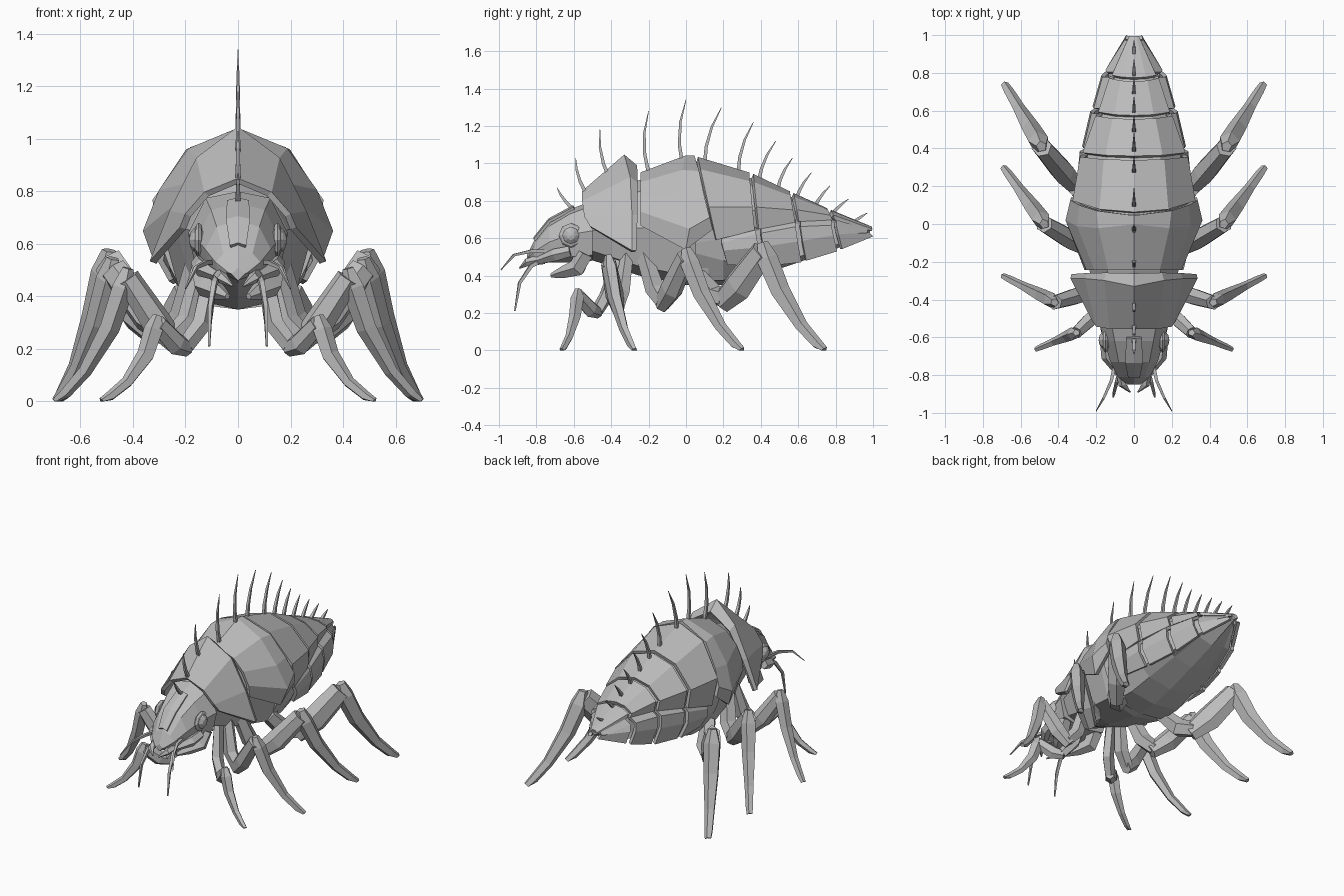
import bpy, bmesh, math
from mathutils import Vector

shell = bpy.data.materials.new("shell grey")
shell.diffuse_color = (0.5, 0.5, 0.5, 1)


def finish(name, bm, thick=0):
    bmesh.ops.remove_doubles(bm, verts=bm.verts, dist=0.0005)
    bmesh.ops.recalc_face_normals(bm, faces=bm.faces)
    me = bpy.data.meshes.new(name)
    bm.to_mesh(me)
    bm.free()
    me.materials.append(shell)
    ob = bpy.data.objects.new(name, me)
    bpy.context.collection.objects.link(ob)
    if thick:
        mod = ob.modifiers.new("thickness", 'SOLIDIFY')
        mod.thickness = thick
        mod.offset = 0
    return ob


def skin(bm, rows, closed=False, caps=False):
    """Bridge rows of points with quads."""
    vs = [[bm.verts.new(p) for p in r] for r in rows]
    n = len(rows[0])
    for a, b in zip(vs, vs[1:]):
        for i in range(n if closed else n - 1):
            j = (i + 1) % n
            bm.faces.new((a[i], a[j], b[j], b[i]))
    if caps:
        bm.faces.new(vs[0])
        bm.faces.new(vs[-1][::-1])


def flip(p):
    return (-p[0], p[1], p[2])


def plate(name, arcs, thick=0.025):
    """Symmetric curved plate; each arc runs from the centre line down the right side."""
    bm = bmesh.new()
    skin(bm, [[flip(p) for p in a[:0:-1]] + a for a in arcs])
    return finish(name, bm, thick)


def body(name, halves):
    """Closed symmetric loft; each half ring runs from top centre to bottom centre."""
    bm = bmesh.new()
    skin(bm, [h + [flip(p) for p in h[-2:0:-1]] for h in halves], True, True)
    return finish(name, bm)


def tube(name, pts, radii, sides=5, pair=True, deep=1.0, ref=(0, 0, 1)):
    """Tapered faceted limb along a path, never below ground, mirrored when paired."""
    pts = [Vector(p) for p in pts]
    rows = []
    for i, p in enumerate(pts):
        d = (pts[min(i + 1, len(pts) - 1)] - pts[max(i - 1, 0)]).normalized()
        u = d.cross(Vector(ref)).normalized()
        v = d.cross(u)
        ang = [math.tau * (k + 0.5) / sides for k in range(sides)]
        ring = [p + (u * math.cos(t) + v * math.sin(t) * deep) * radii[i] for t in ang]
        rows.append([Vector((q.x, q.y, max(q.z, 0))) for q in ring])
    bm = bmesh.new()
    skin(bm, rows, True, True)
    if pair:
        skin(bm, [[flip(p) for p in r] for r in rows], True, True)
    return finish(name, bm)


# Abdomen measurements: y, top, half width, plate edge, side plate bottom, belly, side plate reach
TABLE = [(0.05, 1.025, 0.315, 0.59, 0.50, 0.35, 0.31), (0.20, 0.99, 0.30, 0.61, 0.46, 0.35, 0.30),
         (0.36, 0.93, 0.26, 0.65, 0.45, 0.39, 0.28), (0.57, 0.83, 0.18, 0.69, 0.47, 0.46, 0.225),
         (0.77, 0.74, 0.11, 0.70, 0.53, 0.53, 0.165), (0.99, 0.65, 0.015, 0.64, 0.62, 0.62, 0.02)]


def measure(y):
    for a, b in zip(TABLE, TABLE[1:]):
        if y <= b[0] or b is TABLE[-1]:
            t = (y - a[0]) / (b[0] - a[0])
            return [m + (n - m) * t for m, n in zip(a, b)][1:]


def dorsal_arc(y, slope=0.0, grow=1.0):
    top, w, edge = measure(y)[:3]
    return [(w * k * grow, y + slope * (1 - h), edge + (top - edge) * h)
            for k, h in ((0, 1), (0.56, 0.85), (1, 0.4), (0.95, 0))]


# Abdomen core with belly
rings = []
for y in (0.05, 0.2, 0.36, 0.57, 0.77, 0.985):
    _, w, _, low, belly, reach = measure(y)
    rings.append([(x * 0.95, yy, z - 0.014) for x, yy, z in dorsal_arc(y)]
                 + [(reach * 0.85, y, low + 0.02), (reach * 0.62, y, belly + 0.025), (0, y, belly)])
body("abdomen_core", rings)

# Overlapping back plates and side plates
cuts = [(0.06, 0.335, 0.10, 0.03), (0.355, 0.55, 0.03, 0.03), (0.57, 0.75, 0.03, 0.03), (0.77, 0.99, 0.02, 0.0)]
for i, (a, b, sa, sb) in enumerate(cuts):
    plate(f"back_plate_{i + 1}", [dorsal_arc(a, sa), dorsal_arc(b, sb, 1.03)])
for i, (a, b) in enumerate([(0.19, 0.375), (0.4, 0.585), (0.61, 0.775), (0.8, 0.965)]):
    bm = bmesh.new()
    for s in (1, -1):
        rows = []
        for y, g in ((a, 0.98), (b, 1.0)):
            _, w, edge, low, _, reach = measure(y)
            rows.append([(s * w * 0.93, y, edge), (s * reach * g * 0.98, y, edge - 0.035),
                         (s * reach * g, y + 0.01, (edge + low) / 2), (s * reach * g * 0.86, y + 0.03, low)])
        skin(bm, rows)
    finish(f"side_plates_{i + 1}", bm, 0.022)

# Middle shield, sharp at its lower sides
plate("middle_shield", [
    [(0, -0.24, 0.94), (0.13, -0.24, 0.89), (0.2, -0.24, 0.82), (0.24, -0.24, 0.74), (0.25, -0.24, 0.67)],
    [(0, 0.0, 1.03), (0.18, -0.02, 0.955), (0.29, -0.01, 0.8), (0.35, 0.02, 0.65), (0.31, 0.0, 0.54)],
    [(0, 0.045, 1.03), (0.19, 0.07, 0.95), (0.28, 0.1, 0.81), (0.325, 0.125, 0.71), (0.32, 0.14, 0.65)]])

# Chest beneath the shields
body("chest", [[(0, y, t), (w * 0.6, y, t - 0.06), (w, y, (t + b) / 2), (w * 0.75, y, b + 0.05), (0, y, b)]
               for y, t, w, b in ((-0.56, 0.76, 0.15, 0.5), (-0.4, 0.86, 0.19, 0.45),
                                  (-0.25, 0.91, 0.235, 0.40), (0.0, 0.98, 0.29, 0.35), (0.12, 0.95, 0.28, 0.35))])

# Neck shield flaring backwards to sharp corners
plate("neck_shield", [
    [(0, -0.55, 0.84), (0.12, -0.55, 0.79), (0.19, -0.54, 0.71), (0.21, -0.51, 0.66)],
    [(0, -0.33, 1.035), (0.15, -0.3, 0.92), (0.25, -0.29, 0.72), (0.325, -0.29, 0.53)],
    [(0, -0.27, 0.98), (0.14, -0.265, 0.89), (0.235, -0.265, 0.72), (0.32, -0.27, 0.53)]])

# Head
body("head", [[(0, y, t), (w * 0.65, y, t - 0.025), (w, y, m), (w * 0.85, y, b + 0.03), (0, y, b)]
              for y, t, w, m, b in ((-0.5, 0.8, 0.19, 0.64, 0.48), (-0.62, 0.755, 0.158, 0.62, 0.47),
                                    (-0.73, 0.69, 0.125, 0.58, 0.47), (-0.81, 0.59, 0.085, 0.53, 0.46),
                                    (-0.85, 0.51, 0.035, 0.49, 0.46))])
plate("brow_ridge", [[(0, -0.60, 0.77), (0.04, -0.60, 0.76)], [(0, -0.73, 0.7), (0.045, -0.73, 0.69)],
                     [(0, -0.81, 0.6), (0.03, -0.81, 0.59)]], 0.015)
bm = bmesh.new()
for s in (1, -1):
    for ring, depth in ((0.066, 0.3), (0.05, 0.75)):
        geo = bmesh.ops.create_uvsphere(bm, u_segments=8, v_segments=6, radius=ring)["verts"]
        for v in geo:
            v.co = Vector((s * (0.15 + v.co.z * depth), -0.615 + v.co.x, 0.615 + v.co.y))
finish("eyes", bm)

# Mouth parts and feelers
tube("jaws", [(0.13, -0.54, 0.52), (0.12, -0.58, 0.44), (0.08, -0.65, 0.42), (0.04, -0.72, 0.4)],
     [0.05, 0.05, 0.035, 0.012])
tube("cheek_plates", [(0.15, -0.62, 0.53), (0.14, -0.7, 0.51), (0.08, -0.79, 0.48)], [0.03, 0.035, 0.02])
tube("mandibles", [(0.07, -0.76, 0.49), (0.06, -0.85, 0.47), (0.02, -0.89, 0.44)], [0.03, 0.022, 0.004])
tube("upper_feelers", [(0.1, -0.74, 0.53), (0.12, -0.83, 0.53), (0.16, -0.92, 0.51), (0.2, -0.99, 0.43)],
     [0.014, 0.012, 0.009, 0.003], 4)
tube("lower_feelers", [(0.07, -0.76, 0.49), (0.09, -0.83, 0.45), (0.105, -0.89, 0.36), (0.11, -0.915, 0.21)],
     [0.016, 0.014, 0.011, 0.005], 4)

# Legs: hip, elbow, knee, foot, thickness, thigh depth
LEGS = {"front": ((0.1, -0.35, 0.52), (0.2, -0.475, 0.21), (0.305, -0.575, 0.295), (0.51, -0.66, 0), 0.036, 1.1),
        "second": ((0.14, -0.31, 0.52), (0.25, -0.365, 0.24), (0.42, -0.415, 0.47), (0.685, -0.28, 0), 0.042, 1.2),
        "third": ((0.16, -0.23, 0.52), (0.27, -0.12, 0.265), (0.475, 0.0, 0.5), (0.685, 0.29, 0), 0.05, 1.2),
        "hind": ((0.2, 0.04, 0.42), (0.32, 0.21, 0.28), (0.49, 0.41, 0.525), (0.68, 0.73, 0), 0.056, 1.4)}
for leg, (hip, elbow, knee, foot, r, deep) in LEGS.items():
    h, e, k, f = map(Vector, (hip, elbow, knee, foot))
    bend = h.lerp(e, 0.6) + Vector((-0.02, 0, -0.04))
    tube(leg + "_upper_legs", [h, bend, e], [r * 0.85, r * 1.1, r * 0.95])
    low = e.lerp(k, 0.35) + Vector((0, 0, -0.02))
    tube(leg + "_thighs", [e - (k - e) * 0.1, low, k], [r * 0.8, r * 1.15, r * 0.95], 6, True, deep)
    # Shins bow towards the body, narrow at the ankle and end in a splayed tip
    out = Vector((f.x - k.x, f.y - k.y, 0)).normalized()
    top = k + Vector((0, 0, r * 0.9))
    path = [top, k.lerp(f, 0.07), k.lerp(f, 0.4) - out * 0.04, k.lerp(f, 0.75) - out * 0.04,
            k.lerp(f, 0.93) - out * 0.01, f + out * 0.01]
    tube(leg + "_shins", path, [r * 0.5, r, r * 0.9, r * 0.6, r * 0.5, r * 0.38], 5, True, 1.1)

# Row of bristles along the back: base y, base z, tip y, tip z
BRISTLES = [(-0.61, 0.76, -0.69, 0.87), (-0.54, 0.85, -0.59, 1.03), (-0.41, 0.92, -0.46, 1.18),
            (-0.2, 0.95, -0.2, 1.28), (-0.02, 1.0, 0.0, 1.34), (0.1, 1.0, 0.19, 1.3),
            (0.28, 0.95, 0.36, 1.22), (0.39, 0.91, 0.48, 1.12), (0.49, 0.86, 0.57, 1.03),
            (0.59, 0.81, 0.67, 0.95), (0.69, 0.77, 0.77, 0.88), (0.78, 0.73, 0.87, 0.81), (0.89, 0.68, 0.97, 0.735)]
for i, (y0, z0, y1, z1) in enumerate(BRISTLES):
    length = z1 - z0
    mid = [(0, y0 + (y1 - y0) * t - length * 0.3 * t * (1 - t), z0 + length * t) for t in (0, 0.3, 0.65, 1)]
    tube(f"bristle_{i + 1}", mid, [0.014, 0.012, 0.009, 0.002], 4, False, 1.0, (1, 0, 0))
